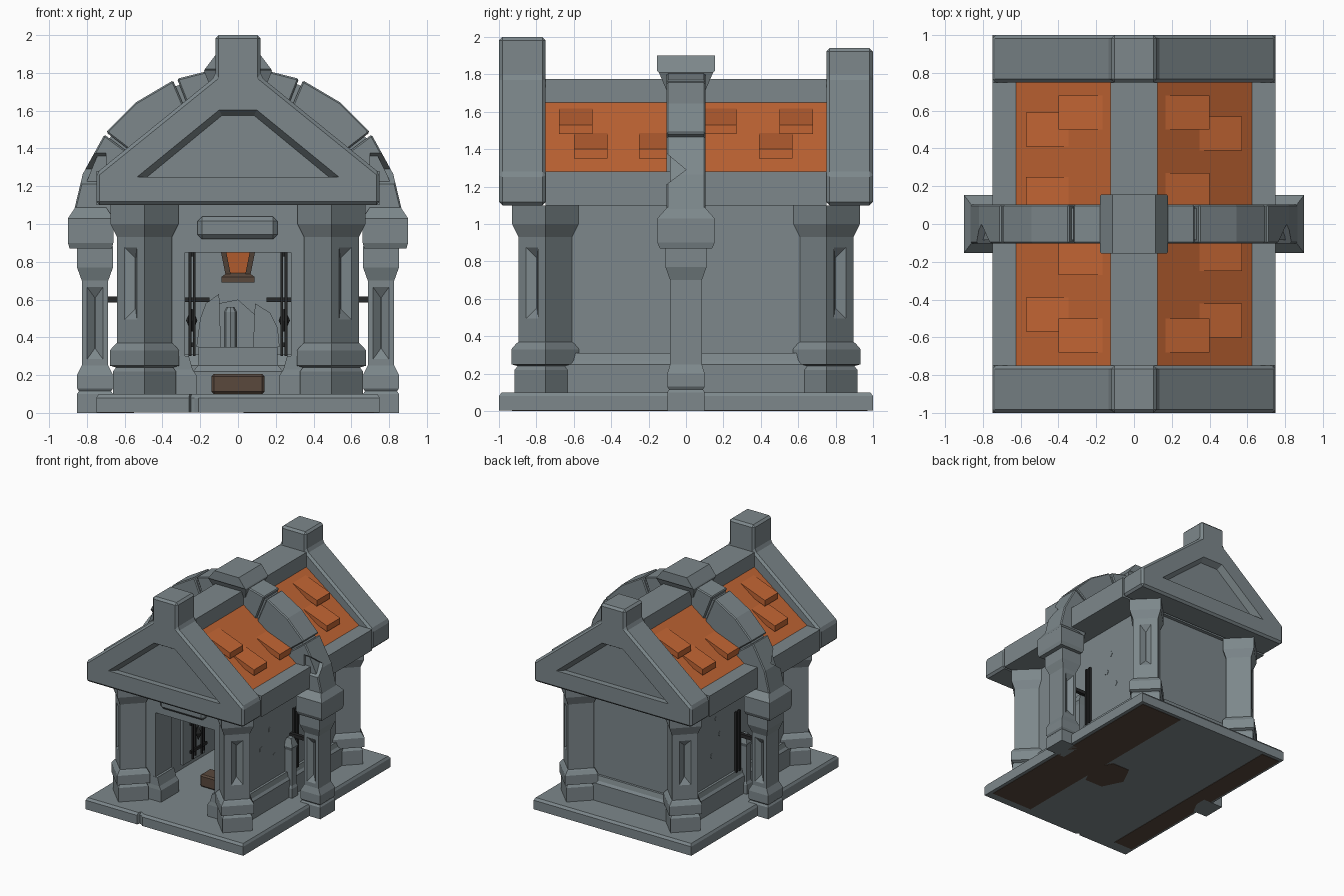
import bpy, bmesh
from math import sin, cos, radians, atan2
from mathutils import Matrix

if "Cube" in bpy.data.objects:
    bpy.data.objects.remove(bpy.data.objects["Cube"], do_unlink=True)


def material(name, rgb):
    m = bpy.data.materials.new(name)
    m.use_nodes = True
    m.diffuse_color = (*rgb, 1)
    m.node_tree.nodes["Principled BSDF"].inputs["Base Color"].default_value = (*rgb, 1)
    return m


STONE = material("grey stone", (0.205, 0.245, 0.26))
ORANGE = material("orange tile", (0.54, 0.13, 0.034))
BROWN = material("brown wood", (0.1, 0.065, 0.046))
IRON = material("dark iron", (0.02, 0.021, 0.022))


def apply(ob, mod):
    bpy.context.view_layer.update()
    bpy.context.view_layer.objects.active = ob
    bpy.ops.object.modifier_apply(modifier=mod.name)


def loft(name, rings, mat=STONE, bevel=0):
    """Bridge equal-sized rings of 3D points and cap both ends."""
    bm = bmesh.new()
    loops = [[bm.verts.new(p) for p in ring] for ring in rings]
    n = len(rings[0])
    for a, b in zip(loops, loops[1:]):
        for i in range(n):
            j = (i + 1) % n
            bm.faces.new((a[i], a[j], b[j], b[i]))
    bm.faces.new(loops[0])
    bm.faces.new(loops[-1])
    bmesh.ops.recalc_face_normals(bm, faces=bm.faces)
    mesh = bpy.data.meshes.new(name)
    bm.to_mesh(mesh)
    bm.free()
    mesh.materials.append(mat)
    ob = bpy.data.objects.new(name, mesh)
    bpy.context.collection.objects.link(ob)
    if bevel:
        mod = ob.modifiers.new("Bevel", "BEVEL")
        mod.width, mod.segments = bevel, 1
        apply(ob, mod)
    return ob


def prism(name, pts, y0, y1, mat=STONE, bevel=0):
    """Extrude an x-z outline along y."""
    return loft(name, [[(x, y, z) for x, z in pts] for y in (y0, y1)], mat, bevel)


def stack(name, levels, cx=0, cy=0, mat=STONE, bevel=0):
    """Stack rectangles given as (z, half width, half depth)."""
    rings = [[(cx + sx * w, cy + sy * d, z) for sx, sy in ((-1, -1), (1, -1), (1, 1), (-1, 1))]
             for z, w, d in levels]
    return loft(name, rings, mat, bevel)


def box(name, x0, x1, y0, y1, z0, z1, mat=STONE, bevel=0):
    w, d = abs(x1 - x0) / 2, abs(y1 - y0) / 2
    return stack(name, [(z0, w, d), (z1, w, d)], (x0 + x1) / 2, (y0 + y1) / 2, mat, bevel)


def carve(ob, cutter):
    """Subtract the cutter and delete it."""
    mod = ob.modifiers.new("Carve", "BOOLEAN")
    mod.operation, mod.solver, mod.object = "DIFFERENCE", "EXACT", cutter
    apply(ob, mod)
    bpy.data.objects.remove(cutter, do_unlink=True)


def groove(cx, face_y, side, z0, z1, w):
    """V-shaped panel cutter for a face looking along side * y."""
    def ring(y, hw, inset):
        a, b = z0 + inset, z1 - inset
        return [(cx - hw, y, a), (cx + hw, y, a), (cx + hw, y, b), (cx - hw, y, b)]
    return loft("groove_cutter", [ring(face_y + side * 0.003, w, 0),
                                  ring(face_y - side * 0.035, 0.002, 0.06)])


# Floor slab with a chipped front edge, soil patches below
outline = [(-0.75, -1), (-0.26, -1), (-0.25, -0.975), (-0.23, -0.985), (-0.21, -1),
           (0.75, -1), (0.75, 1), (-0.75, 1)]
loft("floor_slab", [[(x * s, y * s, z) for x, y in outline]
                    for z, s in ((0.003, 1), (0.08, 1), (0.1, 0.985))])
box("soil_left", 0.32, 0.72, -0.93, 0.97, 0, 0.005, BROWN)
box("soil_right", -0.73, -0.55, -0.9, 0.97, 0, 0.005, BROWN)
loft("soil_middle", [[(0.2 + 0.17 * cos(k * 1.047), -0.1 + 0.2 * sin(k * 1.047), z)
                      for k in range(6)] for z in (0, 0.005)], BROWN)

# Corner pillars, turned to face outward diagonally
PILLAR = [(0.1, 0.118), (0.22, 0.118), (0.24, 0.106), (0.25, 0.13), (0.33, 0.13),
          (0.36, 0.112), (0.37, 0.103), (0.93, 0.103), (1.0, 0.127), (1.1, 0.127)]
for sx in (-1, 1):
    for sy in (-1, 1):
        post = stack("corner_pillar", [(z, h, h) for z, h in PILLAR])
        carve(post, groove(0, -0.103, -1, 0.49, 0.88, 0.05))
        post.matrix_world = (Matrix.Translation((sx * 0.495, sy * 0.75, 0))
                             @ Matrix.Rotation(atan2(sx, -sy), 4, "Z"))

# Walls and plinths
for s in (-1, 1):
    box("side_wall", s * 0.44, s * 0.5, -0.72, 0.72, 0.1, 1.1)
    stack("side_plinth", [(0.1, 0.045, 0.7), (0.25, 0.045, 0.7), (0.27, 0.03, 0.7),
                          (0.31, 0.02, 0.7)], s * 0.5)
    box("front_wall", s * 0.28, s * 0.46, -0.72, -0.5, 0.1, 1.1)
    stack("front_plinth", [(0.1, 0.12, 0.12), (0.2, 0.12, 0.12), (0.23, 0.1, 0.115),
                           (0.3, 0.08, 0.112)], s * 0.34, -0.61)
    for y, z in ((-0.4, 0.62), (-0.28, 0.75), (-0.22, 0.5), (0.25, 0.7), (0.36, 0.55), (0.3, 0.85)):
        loft("wall_chip", [[(s * x, y + 0.025 * cos(k * 1.257), z + 0.025 * sin(k * 1.257))
                            for k in range(5)] for x in (0.499, 0.503)])
box("door_lintel", -0.28, 0.28, -0.72, -0.5, 0.85, 1.1)
box("door_plaque", -0.215, 0.21, -0.77, -0.7, 0.92, 1.04, bevel=0.025)
stack("back_plinth", [(0.1, 0.47, 0.045), (0.25, 0.47, 0.045), (0.27, 0.47, 0.03),
                      (0.31, 0.47, 0.02)], 0, 0.72)
wall = bpy.data.meshes.new("back_wall")
wall.from_pydata([(0.5, 0.72, 0.1), (-0.5, 0.72, 0.1), (-0.5, 0.72, 1.1), (0.5, 0.72, 1.1)],
                 [], [(0, 1, 2, 3)])
wall.materials.append(STONE)
bpy.context.collection.objects.link(bpy.data.objects.new("back_wall", wall))


def mirrored(half):
    return half + [(-x, z) for x, z in reversed(half)]


# Gable ends with recessed panels
for side, top in ((-1, 2.0), (1, 1.94)):
    gable = prism("gable", mirrored([(0.75, 1.1), (0.75, 1.27), (0.12, 1.78), (0.12, top)]),
                  side, side * 0.75, bevel=0.018)
    rim = mirrored([(0.535, 1.25), (0.1, 1.605)])
    floor = mirrored([(0.48, 1.25), (0.085, 1.575)])
    carve(gable, loft("panel_cutter", [[(x, side * y, z) for x, z in pts]
                                       for y, pts in ((1.002, rim), (0.95, floor))]))

# Roof body: orange slopes between grey eaves and ridge
roof = prism("roof", mirrored([(0.75, 1.1), (0.75, 1.28), (0.625, 1.28), (0.125, 1.65),
                               (0.125, 1.775)]), -0.75, 0.75)
roof.data.materials.append(ORANGE)
for f in roof.data.polygons:
    f.material_index = int(0.5 < f.normal.z < 0.95)

# Raised wedge tiles
UPPER = [(0.15, 1.625), (0.4, 1.53), (0.4, 1.48), (0.22, 1.55)]
LOWER = [(x + 0.172, z - 0.13) for x, z in UPPER]
TILES = {1: ((-0.59, 0.18, 0.59), (-0.51, -0.16, 0.48)),
         -1: ((-0.59, -0.18, 0.59), (-0.48, 0.16, 0.5))}
for s, rows in TILES.items():
    for shape, row in zip((UPPER, LOWER), rows):
        for y in row:
            prism("roof_tile", [(s * x, z) for x, z in shape], y - 0.09, y + 0.09, ORANGE)


# Arch over the middle of the roof, with chipped edges
def arc_block(name, angles, outer, depth, bevel=0):
    pts = [(r * cos(radians(a)), 0.95 + r * sin(radians(a)))
           for r, seq in ((outer, angles), (0.62, angles[::-1])) for a in seq]
    return prism(name, pts, -depth, depth, bevel=bevel)


arc_block("arch_core", list(range(8, 173, 12)), 0.85, 0.085)
for s in (-1, 1):
    for angles in ([6, 21, 36.5], [37.5, 52, 67], [68.5, 83]):
        stone = arc_block("arch_stone", [a if s > 0 else 180 - a for a in angles], 0.88, 0.103, 0.008)
        if angles[0] == 6:
            carve(stone, loft("chip_cutter", [[(s * x, y * k, z) for y, z in
                              ((-0.12, 1.39), (0, 1.29), (-0.12, 1.2))]
                              for x, k in ((0.7, 1), (0.95, 1))]))
stack("keystone", [(1.6, 0.12, 0.1), (1.71, 0.14, 0.102), (1.81, 0.18, 0.145), (1.82, 0.175, 0.155),
                   (1.9, 0.115, 0.155)])

# Arch pillars with capital blocks
SHAFT = [(0, 0.095, 0.1), (0.1, 0.095, 0.1), (0.115, 0.085, 0.09), (0.13, 0.095, 0.1),
         (0.2, 0.095, 0.1), (0.25, 0.07, 0.085), (0.7, 0.07, 0.085), (0.77, 0.095, 0.11),
         (0.88, 0.095, 0.11)]
for s in (-1, 1):
    shaft = stack("arch_pillar", SHAFT, s * 0.757)
    for side in (-1, 1):
        carve(shaft, groove(s * 0.757, side * 0.085, side, 0.28, 0.67, 0.045))
    stack("arch_capital", [(0.87, 0.112, 0.14), (0.9, 0.12, 0.153), (1.03, 0.12, 0.153),
                           (1.09, 0.08, 0.1)], s * 0.78)
    # Barred opening and fence stub between wall and arch pillar
    stack("fence_post", [(0.1, 0.045, 0.04), (0.18, 0.045, 0.04), (0.2, 0.035, 0.03),
                         (0.5, 0.035, 0.03), (0.53, 0.045, 0.04), (0.6, 0.02, 0.02)],
          s * 0.53, -0.045)
    box("fence_rail", s * 0.5, s * 0.7, -0.015, 0.015, 0.585, 0.615, IRON)
    for y in (0.02, 0.06):
        box("outer_bar", s * 0.51, s * 0.53, y - 0.01, y + 0.01, 0.3, 0.82, IRON)
    # Iron grilles on the inner faces
    box("grille_surround", s * 0.285, s * 0.31, -0.34, -0.04, 0.25, 0.98)
    for i in range(4):
        y, x = -0.28 + i * 0.06, 0.232 + 0.022 * (i % 2)
        box("grille_bar", s * (x - 0.007), s * (x + 0.007), y - 0.007, y + 0.007, 0.3, 0.92, IRON)
    for z in (0.36, 0.6, 0.84):
        box("grille_rail", s * 0.235, s * 0.25, -0.3, -0.08, z - 0.012, z + 0.012, IRON)
    box("grille_anchor", s * 0.15, s * 0.285, -0.2, -0.18, 0.588, 0.612, IRON)
    loft("grille_spike", [[(s * (0.245 + w * c), -0.19 + w * d, z) for c, d in
                           ((-1, 0), (0, -1), (1, 0), (0, 1))]
                          for z, w in ((0.43, 0.005), (0.49, 0.03), (0.55, 0.004))], IRON)

# Broken tomb, candle and offering box
stack("tomb_base", [(0.1, 0.24, 0.2), (0.22, 0.24, 0.2), (0.25, 0.21, 0.17), (0.35, 0.21, 0.17)],
      0, 0.25)
prism("tomb_left", [(-0.22, 0.35), (-0.2, 0.5), (-0.17, 0.58), (-0.1, 0.63), (-0.09, 0.35)], 0.18, 0.36)
prism("tomb_right", [(0.08, 0.35), (0.09, 0.58), (0.17, 0.53), (0.21, 0.45), (0.22, 0.35)], 0.18, 0.36)
prism("tomb_back", [(-0.1, 0.35), (-0.1, 0.58), (0, 0.6), (0.09, 0.52), (0.09, 0.35)], 0.3, 0.36)
loft("candle", [[(-0.04 + r * cos(k * 0.785), 0.14 + r * sin(k * 0.785), z) for k in range(8)]
                for z, r in ((0.35, 0.035), (0.535, 0.035), (0.56, 0.02))])
box("offering_box", -0.14, 0.14, -0.32, -0.18, 0.1, 0.205, BROWN, 0.012)

# Hanging lantern
stack("lantern_glow", [(0.72, 0.045, 0.045), (0.9, 0.082, 0.082)], 0, -0.2, ORANGE)
stack("lantern_base", [(0.69, 0.088, 0.088), (0.72, 0.088, 0.088), (0.74, 0.06, 0.06)], 0, -0.2, BROWN)
stack("lantern_cap", [(0.9, 0.11, 0.11), (0.93, 0.11, 0.11), (0.99, 0.03, 0.03)], 0, -0.2, BROWN)
box("lantern_chain", -0.01, 0.01, -0.21, -0.19, 0.98, 1.1, IRON)
for sx in (-1, 1):
    for sy in (-1, 1):
        loft("lantern_frame", [[(sx * w + 0.014 * a, -0.2 + sy * w + 0.014 * b, z)
                                for a, b in ((-1, -1), (1, -1), (1, 1), (-1, 1))]
                               for z, w in ((0.72, 0.05), (0.9, 0.086))], BROWN)
